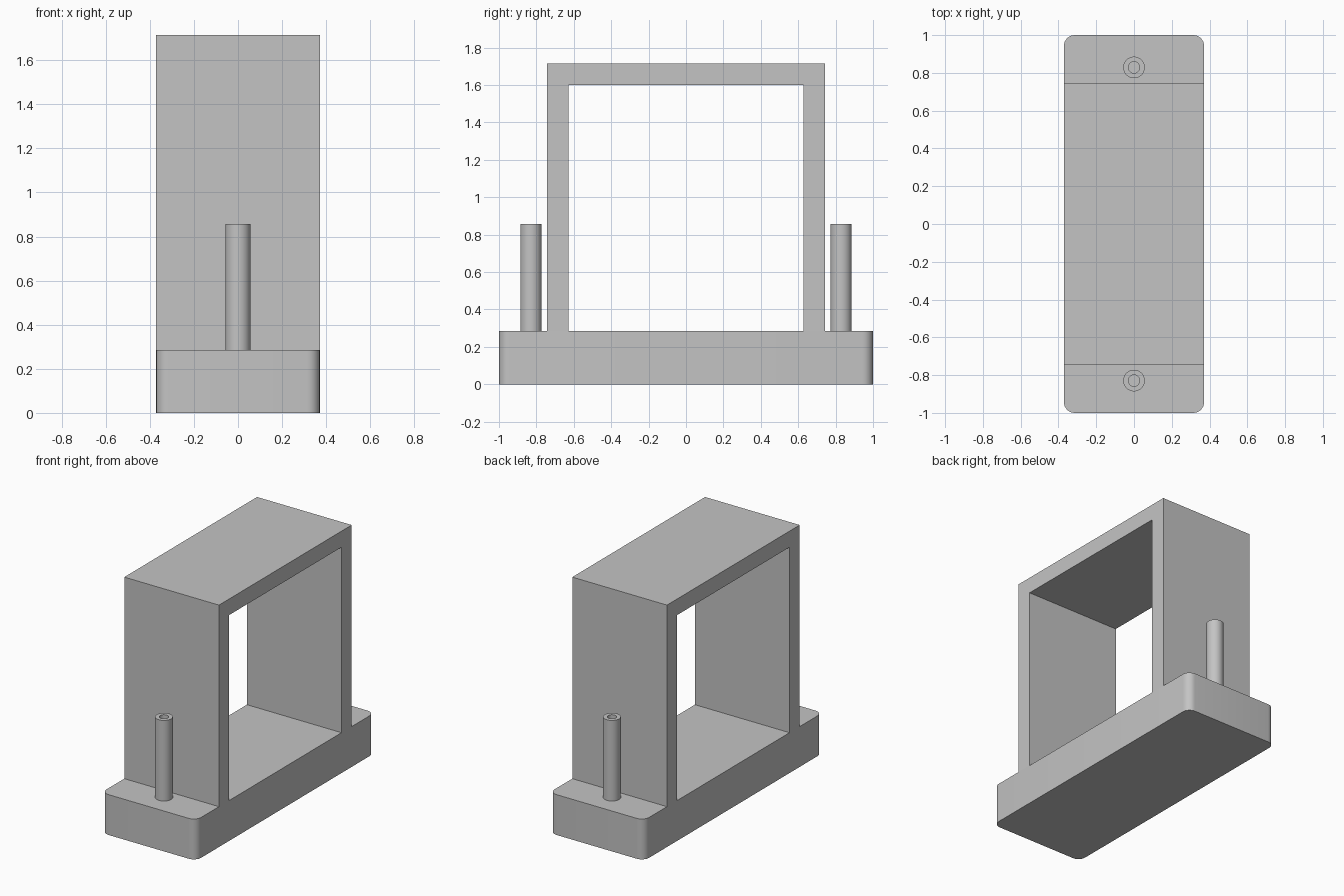
import bpy
import bmesh
from math import radians, tau
from mathutils import Vector

default_cube = bpy.data.objects.get("Cube")
if default_cube:
    bpy.data.objects.remove(default_cube, do_unlink=True)

# Main dimensions
HALF_WIDTH = 0.371
BASE_TOP = 0.286
ARCH_TOP = 1.714
ARCH_HALF = 0.743
WALL = 0.114
POST_Y = 0.829
POST_TOP = 0.857
POST_RADIUS = 0.057
BORE_RADIUS = 0.03

grey = bpy.data.materials.new("plain grey")
grey.use_nodes = True
colour = (0.55, 0.55, 0.55, 1)
grey.diffuse_color = colour
grey.node_tree.nodes["Principled BSDF"].inputs["Base Color"].default_value = colour


def finish(name, bm):
    """Turn a bmesh into a grey object with smooth curves and sharp edges."""
    bmesh.ops.recalc_face_normals(bm, faces=bm.faces)
    mesh = bpy.data.meshes.new(name)
    bm.to_mesh(mesh)
    bm.free()
    mesh.materials.append(grey)
    obj = bpy.data.objects.new(name, mesh)
    bpy.context.collection.objects.link(obj)
    bpy.ops.object.select_all(action="DESELECT")
    obj.select_set(True)
    bpy.context.view_layer.objects.active = obj
    bpy.ops.object.shade_smooth_by_angle(angle=radians(30))
    return obj


# Base block with rounded upright corners
bm = bmesh.new()
bmesh.ops.create_cube(bm, size=1)
for v in bm.verts:
    v.co = (v.co.x * 2 * HALF_WIDTH, v.co.y * 2, (v.co.z + 0.5) * BASE_TOP)
uprights = [e for e in bm.edges
            if abs(e.verts[0].co.z - e.verts[1].co.z) > 0.1]
bmesh.ops.bevel(bm, geom=uprights, offset=0.057, segments=8, profile=0.5,
                affect="EDGES")
finish("base", bm)

# Arch: a square doorway profile extruded across the base
inner = ARCH_HALF - WALL
profile = [(-ARCH_HALF, BASE_TOP), (-ARCH_HALF, ARCH_TOP),
           (ARCH_HALF, ARCH_TOP), (ARCH_HALF, BASE_TOP),
           (inner, BASE_TOP), (inner, ARCH_TOP - WALL),
           (-inner, ARCH_TOP - WALL), (-inner, BASE_TOP)]
bm = bmesh.new()
face = bm.faces.new([bm.verts.new((-HALF_WIDTH, y, z)) for y, z in profile])
extruded = bmesh.ops.extrude_face_region(bm, geom=[face], use_keep_orig=True)
bmesh.ops.translate(bm, vec=(2 * HALF_WIDTH, 0, 0),
                    verts=[g for g in extruded["geom"]
                           if isinstance(g, bmesh.types.BMVert)])
finish("arch", bm)


# Hollow posts at both ends, turned from a half section
def hollow_post(name, y):
    bm = bmesh.new()
    section = [(POST_RADIUS, BASE_TOP), (POST_RADIUS, POST_TOP),
               (BORE_RADIUS, POST_TOP), (BORE_RADIUS, BASE_TOP)]
    verts = [bm.verts.new((r, 0, z)) for r, z in section]
    edges = [bm.edges.new((verts[i], verts[(i + 1) % 4])) for i in range(4)]
    bmesh.ops.spin(bm, geom=verts + edges, cent=(0, 0, 0), axis=(0, 0, 1),
                   angle=tau, steps=40, use_merge=True)
    bmesh.ops.remove_doubles(bm, verts=bm.verts, dist=0.0001)
    bmesh.ops.translate(bm, vec=Vector((0, y, 0)), verts=bm.verts)
    return finish(name, bm)


hollow_post("front_post", -POST_Y)
hollow_post("back_post", POST_Y)
